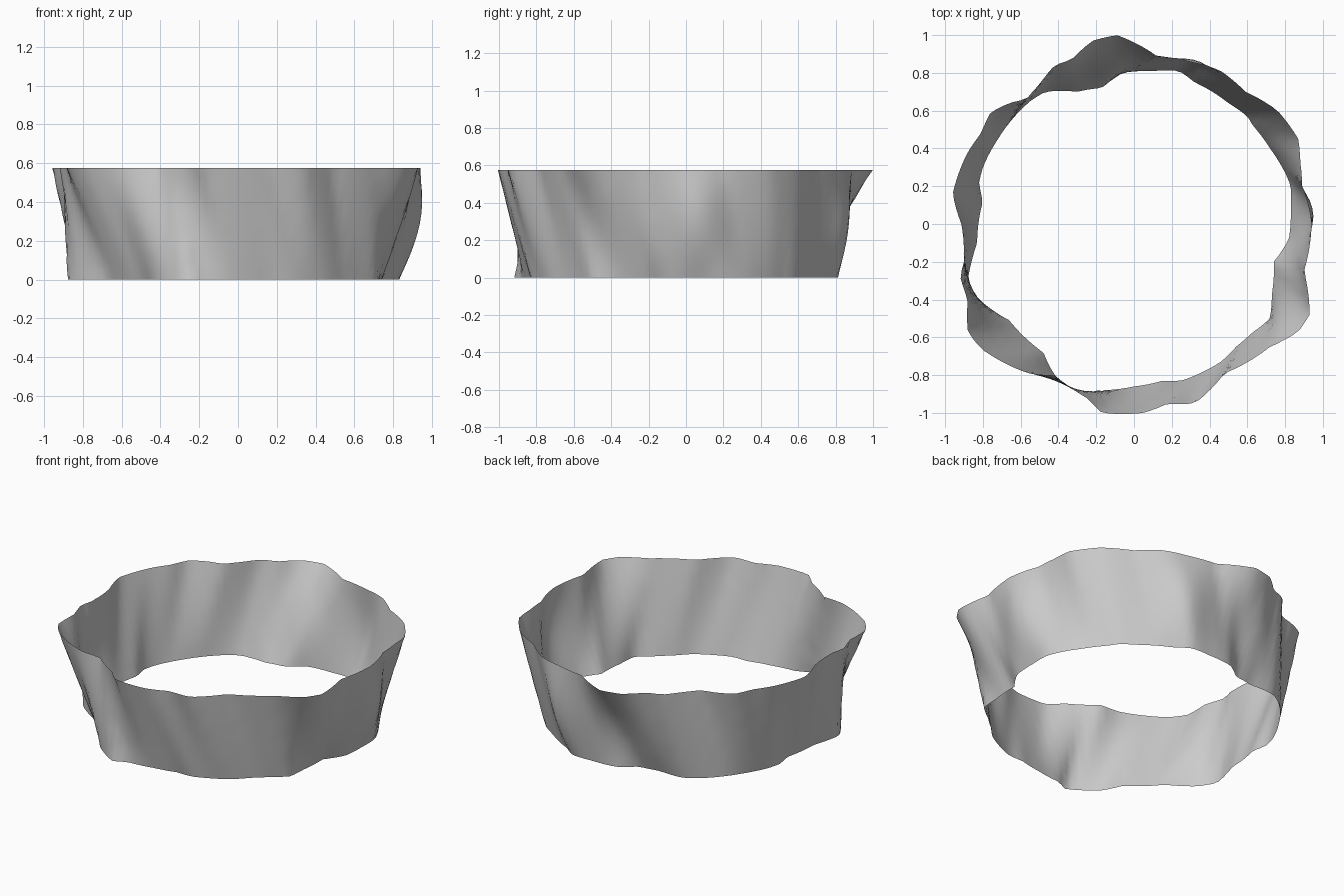
import bpy, math

cube = bpy.data.objects.get("Cube")
if cube:
    bpy.data.objects.remove(cube, do_unlink=True)

HEIGHT = 0.575
ROWS = 12
SEGMENTS = 144
SLANT = math.radians(9)  # how far each ripple drifts round between the rims

# Rim corners in hundredths, counter-clockwise from +x
TOP = [(94, 0), (92, 11), (89, 20), (88, 33), (87, 45), (76, 60), (59, 70), (46, 81),
       (38, 84), (33, 85), (25, 87), (12, 89), (-9, 100), (-22, 97), (-33, 87),
       (-42, 84), (-50, 74), (-57, 66), (-66, 64), (-76, 59), (-81, 48), (-88, 38),
       (-96, 16), (-91, -1), (-90, -10), (-90, -20), (-92, -28), (-88, -40),
       (-88, -57), (-81, -66), (-56, -79), (-42, -80), (-25, -92), (-17, -100),
       (5, -100), (18, -95), (32, -95), (37, -91), (48, -79), (62, -72), (72, -65),
       (87, -57), (93, -48), (90, -25)]
BOTTOM = [(83, 8), (83, 20), (81, 25), (72, 40), (63, 52), (60, 57), (50, 64), (32, 75),
          (24, 81), (10, 81), (-6, 80), (-17, 72), (-30, 70), (-47, 70), (-55, 65),
          (-72, 45), (-80, 30), (-82, 22), (-80, 12), (-83, -10), (-86, -20),
          (-88, -30), (-82, -40), (-66, -51), (-48, -68), (-42, -80), (-25, -92),
          (-17, -88), (0, -86), (15, -83), (25, -83), (37, -78), (46, -73), (54, -65),
          (62, -58), (72, -50), (73, -37), (74, -20), (82, -8)]
# Local swelling of the wall at mid height: angle in degrees, amount
SWELLS = [(3, 0.05), (71, 0.04), (98, -0.03)]


def polar(points):
    return sorted((math.atan2(y, x) % math.tau, math.hypot(x, y) / 100) for x, y in points)


def rim(corners, angle):
    """Radius of a rim at any angle."""
    angle %= math.tau
    a0, r0 = corners[-1][0] - math.tau, corners[-1][1]
    for a1, r1 in corners + [(corners[0][0] + math.tau, corners[0][1])]:
        if angle <= a1:
            return r0 + (r1 - r0) * (angle - a0) / (a1 - a0)
        a0, r0 = a1, r1


def swell(angle):
    total = 0
    for centre, amount in SWELLS:
        gap = (math.degrees(angle) - centre + 180) % 360 - 180
        total += amount * math.exp(-(gap / 9) ** 2)
    return total


top, bottom = polar(TOP), polar(BOTTOM)


def wall(angle, t):
    """Radius of the wall, with ripples slanting from rim to rim."""
    r = (rim(bottom, angle + SLANT * t) * (1 - t)
         + rim(top, angle - SLANT * (1 - t)) * t)
    return r + swell(angle) * math.sin(math.pi * t)


# Open rippled band, lofted from the bottom rim to the top rim
verts, faces = [], []
for row in range(ROWS + 1):
    t = row / ROWS
    for i in range(SEGMENTS):
        a = math.tau * i / SEGMENTS
        r = wall(a, t)
        verts.append((r * math.cos(a), r * math.sin(a), HEIGHT * t))
for row in range(ROWS):
    for i in range(SEGMENTS):
        j = (i + 1) % SEGMENTS
        low, high = row * SEGMENTS, (row + 1) * SEGMENTS
        faces.append((low + i, low + j, high + j, high + i))

mesh = bpy.data.meshes.new("rippled_band")
mesh.from_pydata(verts, [], faces)
mesh.shade_smooth()
band = bpy.data.objects.new("rippled_band", mesh)
bpy.context.collection.objects.link(band)

# Single plain grey
grey = bpy.data.materials.new("light_grey")
grey.use_nodes = True
colour = (0.6, 0.6, 0.6, 1)
grey.diffuse_color = colour
grey.node_tree.nodes["Principled BSDF"].inputs["Base Color"].default_value = colour
mesh.materials.append(grey)
